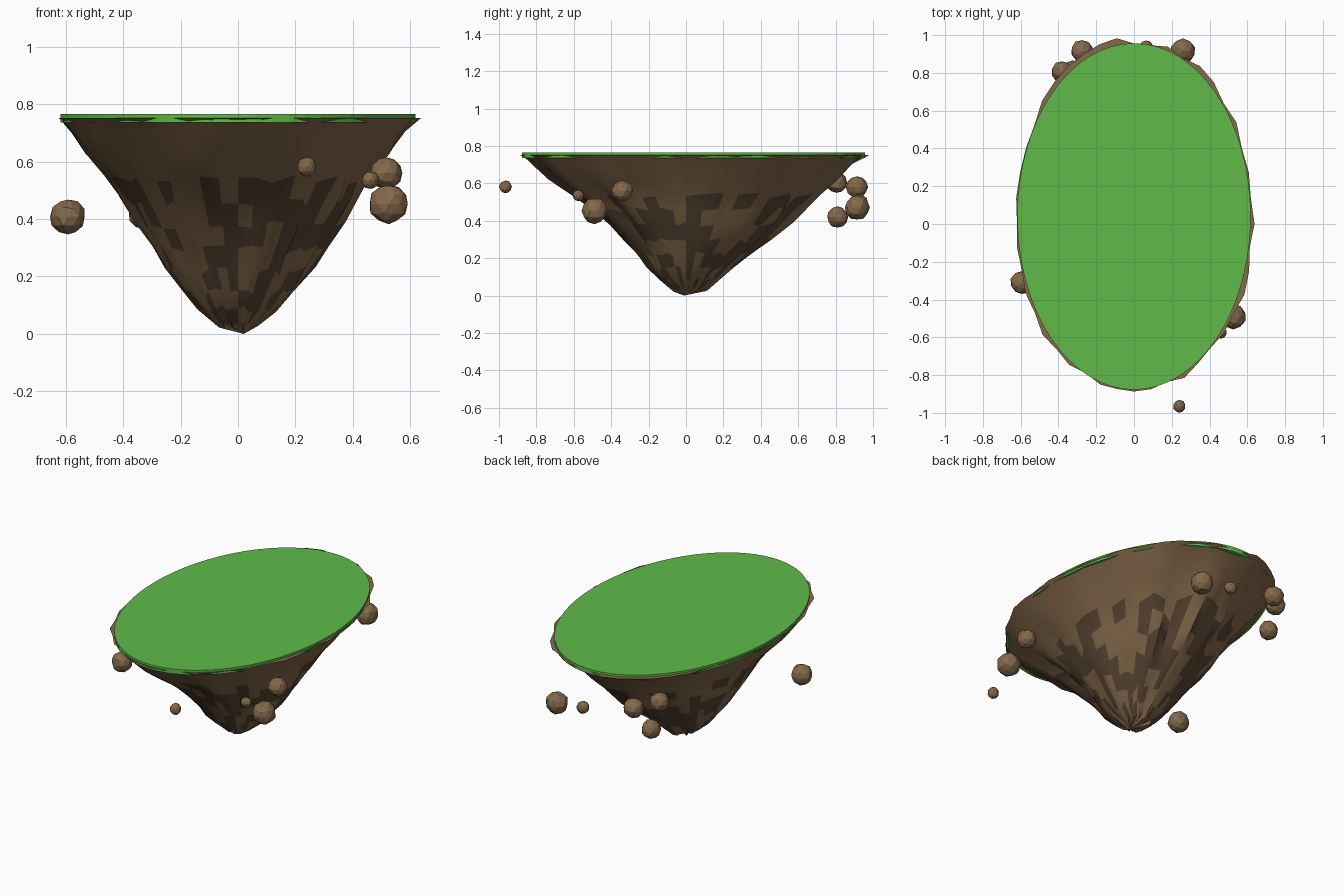
import bpy, bmesh, math, random
from mathutils import Vector, noise

if "Cube" in bpy.data.objects:
    bpy.data.objects.remove(bpy.data.objects["Cube"])

random.seed(7)


def material(name, rgb):
    m = bpy.data.materials.new(name)
    m.diffuse_color = (*rgb, 1)
    m.use_nodes = True
    m.node_tree.nodes["Principled BSDF"].inputs["Base Color"].default_value = m.diffuse_color
    return m


ROCK = material("earth brown", (0.235, 0.142, 0.07))
DARK = material("dark earth", (0.098, 0.06, 0.034))
GRASS = material("grass green", (0.115, 0.5, 0.066))


def finish(bm, name, mats):
    bmesh.ops.recalc_face_normals(bm, faces=bm.faces)
    me = bpy.data.meshes.new(name)
    bm.to_mesh(me)
    bm.free()
    for m in mats:
        me.materials.append(m)
    ob = bpy.data.objects.new(name, me)
    bpy.context.collection.objects.link(ob)
    return ob


# Rock body: stacked oval rings (z, x half width, front reach, back reach)
RINGS = [
    (0.752, 0.632, 0.885, 0.975), (0.70, 0.585, 0.82, 0.89),
    (0.62, 0.525, 0.73, 0.79), (0.54, 0.455, 0.61, 0.70),
    (0.46, 0.405, 0.50, 0.62), (0.38, 0.36, 0.41, 0.54),
    (0.30, 0.305, 0.33, 0.45), (0.22, 0.25, 0.255, 0.34),
    (0.15, 0.195, 0.21, 0.25), (0.09, 0.145, 0.145, 0.18),
    (0.035, 0.075, 0.075, 0.115),
]
SEG = 44
bm = bmesh.new()
rows = []
for z, w, front, back in RINGS:
    row = []
    for i in range(SEG):
        a = 2 * math.pi * i / SEG
        c, s = math.cos(a), math.sin(a)
        # vertical ridges that grow stronger towards the tip
        ridge = noise.noise(Vector((c * 3.5, s * 3.5, z * 2 + 4)))
        fine = noise.noise(Vector((c * 7, s * 7, z * 6 + 9)))
        k = 1 + ridge * (0.13 - 0.12 * z) + fine * (0.2 - 0.18 * z)
        k = max(0.98, min(k, 1.02)) if z > 0.75 else k
        dz = 0 if z > 0.75 else fine * 0.03
        row.append(bm.verts.new((w * c * k, (back if s > 0 else front) * s * k, z + dz)))
    rows.append(row)
for r in range(len(rows) - 1):
    for i in range(SEG):
        j = (i + 1) % SEG
        f = bm.faces.new((rows[r][i], rows[r][j], rows[r + 1][j], rows[r + 1][i]))
        # scattered dark blocks on the lower part
        if r >= 3 and random.random() < (0.4 if r == 3 else 0.5):
            f.material_index = 1
tip = bm.verts.new((0.02, -0.01, 0))
for i in range(SEG):
    bm.faces.new((rows[-1][i], rows[-1][(i + 1) % SEG], tip))
bm.faces.new(rows[0])
rock = finish(bm, "rock_body", [ROCK, DARK])
bpy.context.view_layer.objects.active = rock
rock.select_set(True)
bpy.ops.object.shade_smooth_by_angle(angle=math.radians(35))
rock.select_set(False)

# Grass: thin oval slab
bm = bmesh.new()
bmesh.ops.create_cone(bm, cap_ends=True, segments=64, radius1=1, radius2=1, depth=0.03)
bmesh.ops.scale(bm, vec=(0.618, 0.917, 1), verts=bm.verts)
bmesh.ops.translate(bm, vec=(0, 0.04, 0.75), verts=bm.verts)
finish(bm, "grass_top", [GRASS])

# Loose floating stones (x, y, z, radius)
STONES = [
    (-0.592, -0.31, 0.408, 0.063), (0.525, -0.49, 0.452, 0.07),
    (0.515, -0.34, 0.56, 0.058), (0.46, -0.575, 0.535, 0.031),
    (0.24, -0.965, 0.582, 0.034), (0.26, 0.915, 0.47, 0.067),
    (-0.275, 0.915, 0.58, 0.06), (-0.38, 0.805, 0.605, 0.058),
    (-0.325, 0.81, 0.42, 0.057), (0.065, 0.935, 0.50, 0.038),
]
for n, (x, y, z, r) in enumerate(STONES):
    bm = bmesh.new()
    bmesh.ops.create_icosphere(bm, subdivisions=2, radius=r)
    for v in bm.verts:
        v.co *= random.uniform(0.94, 1.04)
    bmesh.ops.translate(bm, vec=(x, y, z), verts=bm.verts)
    finish(bm, f"stone_{n + 1}", [ROCK])
